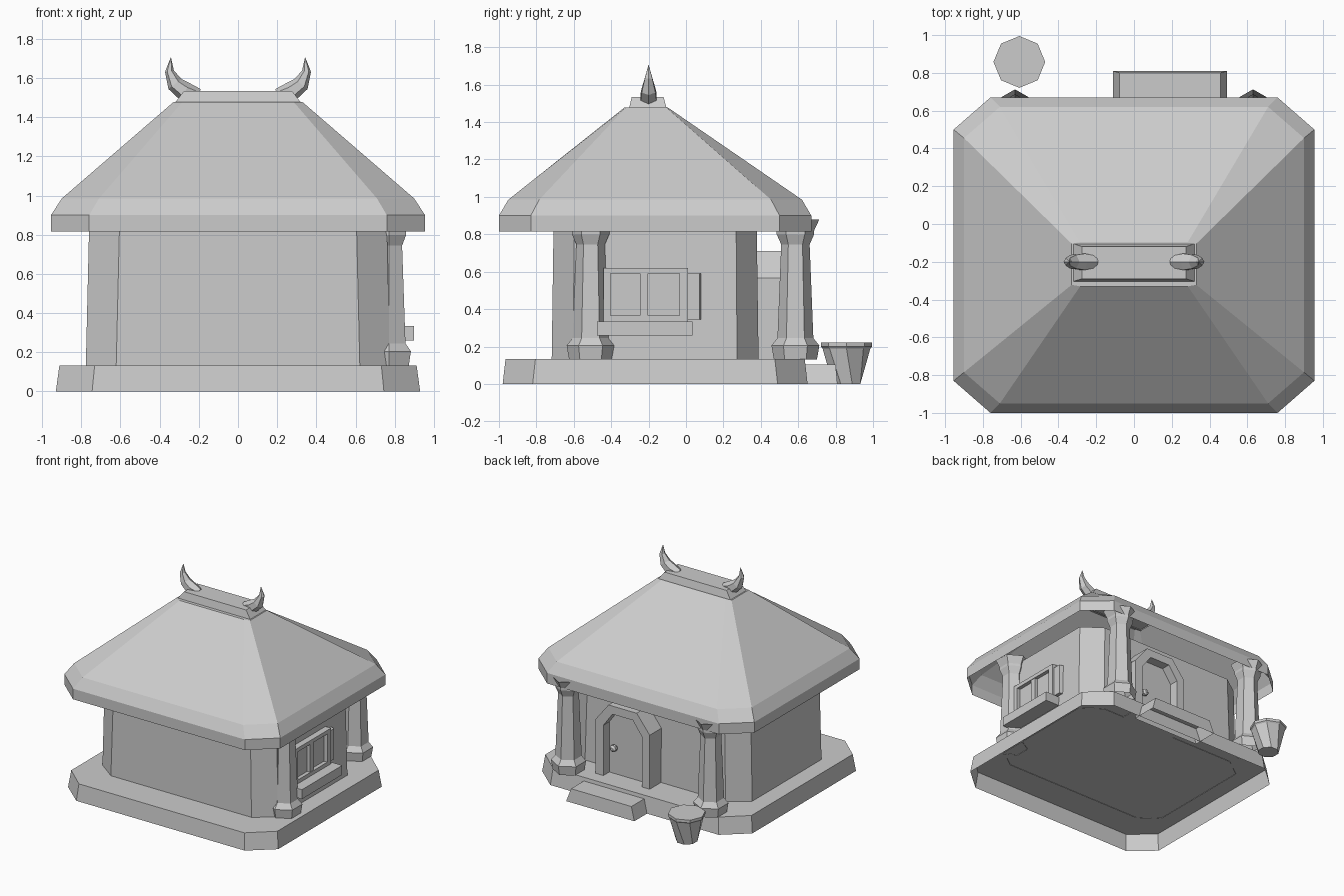
import bpy, bmesh, math
from mathutils import Vector

if "Cube" in bpy.data.objects:
    bpy.data.objects.remove(bpy.data.objects["Cube"])

GREY = (0.6, 0.6, 0.6, 1)
mat = bpy.data.materials.new("plain grey")
mat.use_nodes = True
mat.diffuse_color = GREY
mat.node_tree.nodes["Principled BSDF"].inputs["Base Color"].default_value = GREY

MID_Y = -0.165  # depth centre of the house


def loft(name, rings, bottom=True, top=True):
    """Skin a stack of equal-length point rings, closing the chosen ends."""
    bm = bmesh.new()
    loops = [[bm.verts.new(p) for p in ring] for ring in rings]
    n = len(loops[0])
    for a, b in zip(loops, loops[1:]):
        for i in range(n):
            j = (i + 1) % n
            bm.faces.new((a[i], a[j], b[j], b[i]))
    if bottom:
        bm.faces.new(loops[0][::-1])
    if top:
        bm.faces.new(loops[-1])
    bmesh.ops.recalc_face_normals(bm, faces=bm.faces)
    mesh = bpy.data.meshes.new(name)
    bm.to_mesh(mesh)
    bm.free()
    mesh.materials.append(mat)
    ob = bpy.data.objects.new(name, mesh)
    bpy.context.collection.objects.link(ob)


def chamfered(z, hx, hy, cx, cy, y=MID_Y):
    """Rectangle with cut corners at height z."""
    quarter = [(hx, hy - cy), (hx - cx, hy)]
    pts = quarter + [(-a, b) for a, b in quarter[::-1]]
    pts += [(-a, -b) for a, b in pts]
    return [(a, y + b, z) for a, b in pts]


def ngon(x, y, z, r, sides, turn=0.0):
    return [(x + r * math.cos(turn + math.tau * i / sides),
             y + r * math.sin(turn + math.tau * i / sides), z) for i in range(sides)]


def rect(x, y, z):
    return [(x[0], y[0], z), (x[1], y[0], z), (x[1], y[1], z), (x[0], y[1], z)]


def box(name, x, y, z):
    """Box from (min, max) spans."""
    loft(name, [rect(x, y, h) for h in z])


# House body; plinth and roof are shells, open underneath
loft("plinth", [chamfered(0, 0.93, 0.815, 0.185, 0.16),
                chamfered(0.133, 0.912, 0.80, 0.18, 0.16)], bottom=False)
loft("walls", [chamfered(0.13, 0.777, 0.553, 0.155, 0.115),
               chamfered(0.85, 0.76, 0.543, 0.155, 0.11)], False, False)
loft("roof", [chamfered(0.816, 0.955, 0.835, 0.195, 0.17),
              chamfered(0.90, 0.955, 0.835, 0.195, 0.17),
              chamfered(0.985, 0.90, 0.785, 0.19, 0.165),
              chamfered(1.477, 0.33, 0.117, 0.045, 0.008, -0.213)], bottom=False)
loft("ridge_cap", [rect((-0.325, 0.325), (-0.305, -0.103), 1.47),
                   rect((-0.275, 0.275), (-0.29, -0.12), 1.535)], bottom=False)

# Curved horns at the ridge ends
HORN = [(0.20, 1.51, 0.035), (0.27, 1.53, 0.05), (0.322, 1.57, 0.042),
        (0.35, 1.635, 0.023), (0.343, 1.705, 0.001)]
for side, label in ((1, "left"), (-1, "right")):
    rings = []
    for i, (x, z, r) in enumerate(HORN):
        a, b = HORN[max(i - 1, 0)], HORN[min(i + 1, len(HORN) - 1)]
        t = Vector((b[0] - a[0], 0, b[1] - a[1])).normalized()
        across = Vector((t.z, 0, -t.x))
        ring = []
        for k in range(6):
            ang = math.tau * k / 6
            p = Vector((x, -0.2, z)) + across * r * math.cos(ang) + Vector((0, r * math.sin(ang), 0))
            ring.append((p.x * side, p.y, p.z))
        rings.append(ring)
    loft(label + "_horn", rings)

# Six-sided columns
COLUMN = [(0.13, 0.115), (0.205, 0.128), (0.245, 0.096), (0.745, 0.076),
          (0.80, 0.10), (0.82, 0.10), (0.88, 0.128)]
for label, x, y in (("side", 0.772, -0.51), ("back_left", 0.63, 0.585), ("back_right", -0.63, 0.585)):
    loft(label + "_column", [ngon(x, y, z, r, 6, math.pi / 2) for z, r in COLUMN], False, False)

# Doorway with an angular arch
DOOR_X = 0.19


def arch(y, w, shoulder, top, half_top):
    pts = [(w, 0.13), (w, shoulder), (half_top, top)]
    pts += [(-a, b) for a, b in pts[::-1]]
    return [(DOOR_X + a, y, b) for a, b in pts]


outer = arch(0, 0.24, 0.565, 0.71, 0.125)
inner = arch(0, 0.17, 0.535, 0.645, 0.09)
for i in range(5):
    section = [outer[i], outer[i + 1], inner[i + 1], inner[i]]
    loft("door_frame_%d" % (i + 1), [[(p[0], y, p[2]) for p in section] for y in (0.37, 0.53)],
         bottom=False)
loft("door", [arch(y, 0.17, 0.535, 0.645, 0.09) for y in (0.37, 0.455)], bottom=False)
loft("door_knob", [[(DOOR_X + 0.11 + p[0], y, 0.35 + p[1]) for p in ngon(0, 0, 0, r, 8)]
                   for y, r in ((0.45, 0.012), (0.47, 0.012), (0.475, 0.027), (0.497, 0.027), (0.51, 0.012))])
loft("door_step", [rect((-0.11, 0.493), (0.60, 0.81), 0),
                   rect((-0.077, 0.457), (0.60, 0.80), 0.105)], bottom=False)

# Window on the side wall
box("window_head", (0.74, 0.815), (-0.44, 0.012), (0.59, 0.62))
for label, y in (("front", (-0.44, -0.405)), ("back", (-0.035, 0.012))):
    box("window_jamb_" + label, (0.74, 0.815), y, (0.33, 0.59))
box("window_pane", (0.74, 0.785), (-0.41, -0.03), (0.33, 0.595))
box("window_rail", (0.74, 0.815), (-0.41, -0.03), (0.33, 0.365))
box("window_bar", (0.74, 0.81), (-0.247, -0.202), (0.36, 0.595))
loft("window_shutter", [[(0.74, 0.0, z), (0.80, 0.0, z), (0.80, 0.073, z), (0.74, 0.088, z)]
                        for z in (0.345, 0.59)])
box("window_sill", (0.74, 0.898), (-0.475, 0.035), (0.26, 0.335))

# Plant pot beside the entrance
loft("pot", [ngon(-0.607, 0.858, z, r, 8, turn) for z, r, turn in
             ((0, 0.08, math.pi / 8), (0.19, 0.128, 0), (0.20, 0.137, 0), (0.222, 0.137, 0))])
